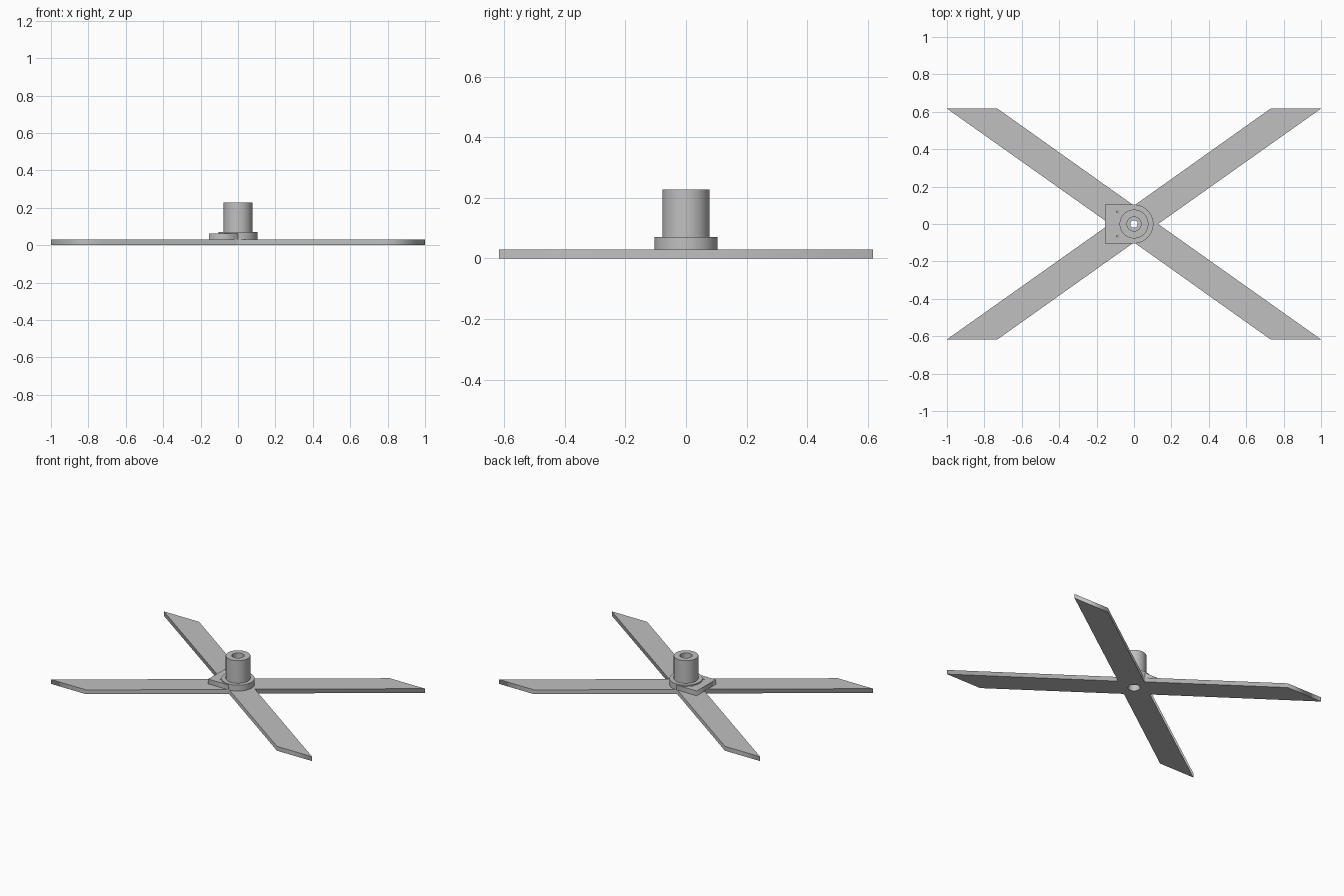
import bpy, bmesh
from math import cos, sin, pi, radians
from mathutils import Matrix

cube = bpy.data.objects.get("Cube")
if cube:
    bpy.data.objects.remove(cube, do_unlink=True)

# One plain grey for the whole model
grey = bpy.data.materials.new("plain grey")
grey.use_nodes = True
colour = (0.53, 0.53, 0.53, 1)
grey.diffuse_color = colour
grey.node_tree.nodes["Principled BSDF"].inputs["Base Color"].default_value = colour


def arc(radius, start, end, steps, cx=0, cy=0):
    """Points along a circular arc, angles in degrees."""
    angles = [radians(start + (end - start) * i / steps) for i in range(steps + 1)]
    return [(cx + radius * cos(a), cy + radius * sin(a)) for a in angles]


def circle(radius, steps, cx=0, cy=0):
    return arc(radius, 0, 360, steps, cx, cy)[:-1]


def select_only(obj):
    bpy.ops.object.select_all(action='DESELECT')
    obj.select_set(True)
    bpy.context.view_layer.objects.active = obj


def flat_part(name, loops, bottom, top):
    """Extrude a flat outline; any further loops become holes."""
    curve = bpy.data.curves.new(name, 'CURVE')
    curve.dimensions = '2D'
    curve.fill_mode = 'BOTH'
    curve.extrude = (top - bottom) / 2
    for points in loops:
        spline = curve.splines.new('POLY')
        spline.points.add(len(points) - 1)
        for p, (x, y) in zip(spline.points, points):
            p.co = (x, y, 0, 1)
        spline.use_cyclic_u = True
    curve.materials.append(grey)
    obj = bpy.data.objects.new(name, curve)
    obj.location.z = (bottom + top) / 2
    bpy.context.collection.objects.link(obj)
    select_only(obj)
    bpy.ops.object.convert(target='MESH')
    return bpy.context.object


def turned_part(name, profile, steps=64):
    """Revolve a closed (radius, height) profile about z."""
    bm = bmesh.new()
    rings = []
    for i in range(steps):
        turn = Matrix.Rotation(2 * pi * i / steps, 3, 'Z')
        rings.append([bm.verts.new(turn @ Matrix.Identity(3).col[0] * r) for r, z in profile])
        for v, (r, z) in zip(rings[-1], profile):
            v.co.z = z
    n = len(profile)
    for i in range(steps):
        a, b = rings[i], rings[(i + 1) % steps]
        for j in range(n):
            k = (j + 1) % n
            bm.faces.new((a[j], b[j], b[k], a[k]))
    bmesh.ops.recalc_face_normals(bm, faces=bm.faces)
    mesh = bpy.data.meshes.new(name)
    bm.to_mesh(mesh)
    bm.free()
    mesh.materials.append(grey)
    obj = bpy.data.objects.new(name, mesh)
    bpy.context.collection.objects.link(obj)
    select_only(obj)
    bpy.ops.object.shade_smooth_by_angle(angle=radians(30))
    return obj


# Four crossed arms: one quadrant mirrored into a full outline
quadrant = [(0.129, 0), (1, 0.617), (0.73, 0.617), (0.008, 0.104)]
half = quadrant + [(-x, y) for x, y in reversed(quadrant)]
outline = half + [(x, -y) for x, y in reversed(half) if y > 0]
flat_part("crossed_arms", [outline, circle(0.038, 48)], 0, 0.03)

# Square-ended mounting tab wrapping the hub, with two pin holes
tab = [(-0.155, 0.104), (-0.155, -0.104), (0, -0.104)] + arc(0.1, 270, 90, 32) + [(0, 0.104)]
pins = [circle(0.004, 12, -0.09, y) for y in (-0.065, 0.065)]
flat_part("mounting_tab", [tab] + pins, 0.03, 0.063)

# Flanged tube with a narrow neck inside the bore
turned_part("flanged_hub", [
    (0.038, 0.03), (0.104, 0.03), (0.104, 0.071), (0.077, 0.071), (0.077, 0.228),
    (0.038, 0.228), (0.038, 0.1), (0.02, 0.1), (0.02, 0.07), (0.038, 0.07)])
